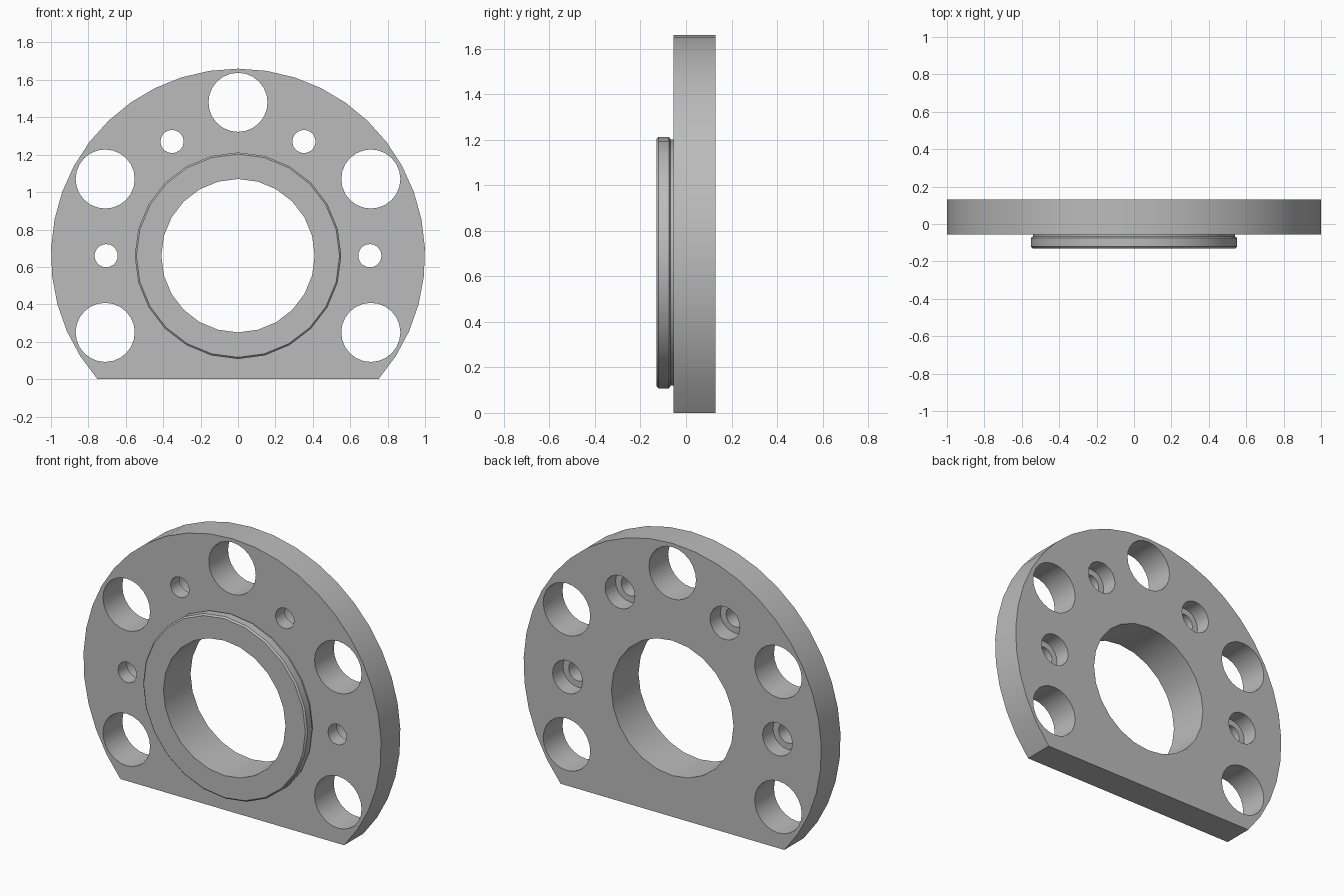
import bpy, bmesh
from math import sin, cos, pi, asin, radians

if "Cube" in bpy.data.objects:
    bpy.data.objects.remove(bpy.data.objects["Cube"])

AXIS_Z = 0.66                   # height of the bore axis
FRONT, BACK = -0.055, 0.13      # plate faces
BOSS_FRONT = -0.13
BORE = 0.41

steel = bpy.data.materials.new("light grey steel")
steel.use_nodes = True
GREY = (0.5, 0.5, 0.5, 1)
steel.diffuse_color = GREY
steel.node_tree.nodes["Principled BSDF"].inputs["Base Color"].default_value = GREY


def make_object(name, bm):
    bmesh.ops.recalc_face_normals(bm, faces=bm.faces)
    mesh = bpy.data.meshes.new(name)
    bm.to_mesh(mesh)
    bm.free()
    mesh.materials.append(steel)
    obj = bpy.data.objects.new(name, mesh)
    bpy.context.collection.objects.link(obj)
    return obj


def lathe(name, profile, sides, x=0, z=AXIS_Z, caps=False, loop=False):
    """Turn a (radius, y) profile around an axis along y."""
    bm = bmesh.new()
    rings = []
    for r, y in profile:
        angles = [pi / 2 + 2 * pi * i / sides for i in range(sides)]
        rings.append([bm.verts.new((x + r * cos(a), y, z + r * sin(a))) for a in angles])
    pairs = list(zip(rings, rings[1:]))
    if loop:
        pairs.append((rings[-1], rings[0]))
    for a, b in pairs:
        for i in range(sides):
            j = (i + 1) % sides
            bm.faces.new((a[i], a[j], b[j], b[i]))
    if caps:
        bm.faces.new(rings[0])
        bm.faces.new(rings[-1])
    return make_object(name, bm)


def cut(target, cutter):
    mod = target.modifiers.new("cut", "BOOLEAN")
    mod.operation = "DIFFERENCE"
    mod.solver = "EXACT"
    mod.object = cutter
    bpy.context.view_layer.objects.active = target
    bpy.ops.object.modifier_apply(modifier=mod.name)
    bpy.data.objects.remove(cutter)


# Round plate with a flat foot
bm = bmesh.new()
start = -asin(AXIS_Z)
steps = 30
sweep = (pi - 2 * start) / steps
outline = [bm.verts.new((cos(start + sweep * i), FRONT, AXIS_Z + sin(start + sweep * i)))
           for i in range(steps + 1)]
face = bm.faces.new(outline)
extruded = bmesh.ops.extrude_face_region(bm, geom=[face])["geom"]
bmesh.ops.translate(bm, vec=(0, BACK - FRONT, 0),
                    verts=[v for v in extruded if isinstance(v, bmesh.types.BMVert)])
plate = make_object("plate", bm)

# Central bore
cut(plate, lathe("bore_cutter", [(BORE, -0.3), (BORE, 0.3)], 24, caps=True))

# Five large through holes
for deg in (-30, 30, 90, 150, 210):
    a = radians(deg)
    cut(plate, lathe("hole_cutter", [(0.158, -0.3), (0.158, 0.3)], 24,
                     0.82 * cos(a), AXIS_Z + 0.82 * sin(a), caps=True))

# Four screw holes, counterbored from the back
for deg in (0, 60, 120, 180):
    a = radians(deg)
    shelf = BACK - 0.1
    profile = [(0.062, -0.3), (0.062, shelf), (0.1, shelf), (0.1, 0.3)]
    cut(plate, lathe("screw_cutter", profile, 20,
                     0.705 * cos(a), AXIS_Z + 0.705 * sin(a), caps=True))

# Raised locating ring with bevelled edges and a relief groove at its base
ring = lathe("locating_ring", [
    (BORE, FRONT), (BORE, BOSS_FRONT), (0.543, BOSS_FRONT), (0.552, BOSS_FRONT + 0.009),
    (0.552, -0.075), (0.54, -0.067), (0.54, FRONT)], 24)

# Smooth walls, sharp rims
for obj in (plate, ring):
    bpy.ops.object.select_all(action="DESELECT")
    obj.select_set(True)
    bpy.context.view_layer.objects.active = obj
    bpy.ops.object.shade_smooth_by_angle(angle=radians(30))
